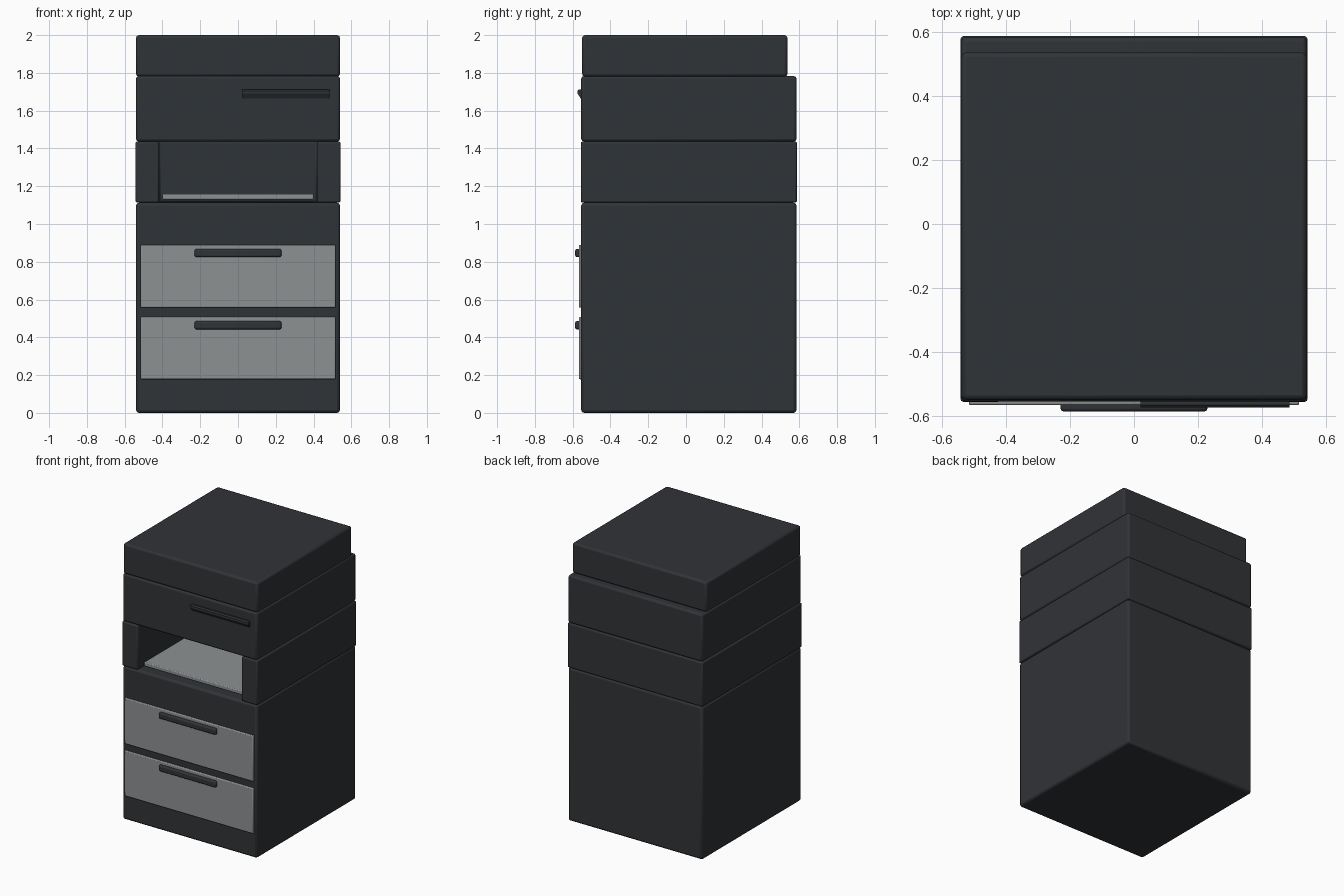
import bpy

if "Cube" in bpy.data.objects:
    bpy.data.objects.remove(bpy.data.objects["Cube"])


def material(name, rgb):
    m = bpy.data.materials.new(name)
    m.diffuse_color = (*rgb, 1)
    m.use_nodes = True
    m.node_tree.nodes["Principled BSDF"].inputs["Base Color"].default_value = m.diffuse_color
    return m


DARK = material("dark_plastic", (0.03, 0.033, 0.038))
GREY = material("grey_plastic", (0.27, 0.285, 0.29))


def extrude(name, outline, axis, lo, hi, mat, bevel=0.012, segments=2):
    """Extrude a closed 2D outline along axis 'x' (outline is y,z) or 'z' (outline is x,y)."""
    place = (lambda a, b, t: (t, a, b)) if axis == 'x' else (lambda a, b, t: (a, b, t))
    n = len(outline)
    verts = [place(a, b, t) for t in (lo, hi) for a, b in outline]
    faces = [tuple(reversed(range(n))), tuple(range(n, 2 * n))]
    faces += [(i, (i + 1) % n, n + (i + 1) % n, n + i) for i in range(n)]
    mesh = bpy.data.meshes.new(name)
    mesh.from_pydata(verts, [], faces)
    mesh.materials.append(mat)
    obj = bpy.data.objects.new(name, mesh)
    bpy.context.collection.objects.link(obj)
    if bevel:
        mod = obj.modifiers.new("edge_bevel", 'BEVEL')
        mod.width = bevel
        mod.segments = segments
        mod.limit_method = 'ANGLE'
    return obj


def box(name, x, y, z, mat, bevel=0.012, segments=2):
    outline = [(x[0], y[0]), (x[1], y[0]), (x[1], y[1]), (x[0], y[1])]
    return extrude(name, outline, 'z', z[0], z[1], mat, bevel, segments)


# Stacked housing: cabinet, scanner block and lid
box("cabinet", (-0.54, 0.54), (-0.555, 0.585), (0, 1.113), DARK, 0.016)
box("upper_housing", (-0.54, 0.54), (-0.555, 0.585), (1.437, 1.783), DARK, 0.014)
box("document_lid", (-0.54, 0.54), (-0.55, 0.537), (1.78, 2.0), DARK, 0.015)

# U-shaped output bay, open at the front
bay = [(-0.543, -0.557), (-0.417, -0.557), (-0.417, 0.46), (0.417, 0.46),
       (0.417, -0.557), (0.543, -0.557), (0.543, 0.588), (-0.543, 0.588)]
extrude("output_bay", bay, 'z', 1.113, 1.437, DARK, 0.01)

# Output tray inside the bay
box("output_tray", (-0.4, 0.4), (-0.51, 0.44), (1.13, 1.16), GREY, 0.006)

# Paper drawers with bar handles
for i, (bottom, top) in enumerate([(0.178, 0.508), (0.557, 0.89)], 1):
    box(f"drawer_{i}", (-0.517, 0.517), (-0.567, -0.5), (bottom, top), GREY, 0.006)
    box(f"drawer_handle_{i}", (-0.23, 0.23), (-0.587, -0.555),
        (top - 0.066, top - 0.022), DARK, 0.01)

# Wedge-shaped lift grip on the upper housing
grip = [(-0.54, 1.713), (-0.566, 1.713), (-0.574, 1.705), (-0.574, 1.69),
        (-0.557, 1.664), (-0.54, 1.664)]
extrude("lift_grip", list(reversed(grip)), 'x', 0.02, 0.487, DARK, 0)

# Consistent outward normals and smooth bevels
bpy.ops.object.select_all(action='SELECT')
bpy.context.view_layer.objects.active = bpy.data.objects["cabinet"]
bpy.ops.object.mode_set(mode='EDIT')
bpy.ops.mesh.select_all(action='SELECT')
bpy.ops.mesh.normals_make_consistent(inside=False)
bpy.ops.object.mode_set(mode='OBJECT')
bpy.ops.object.shade_smooth_by_angle()
